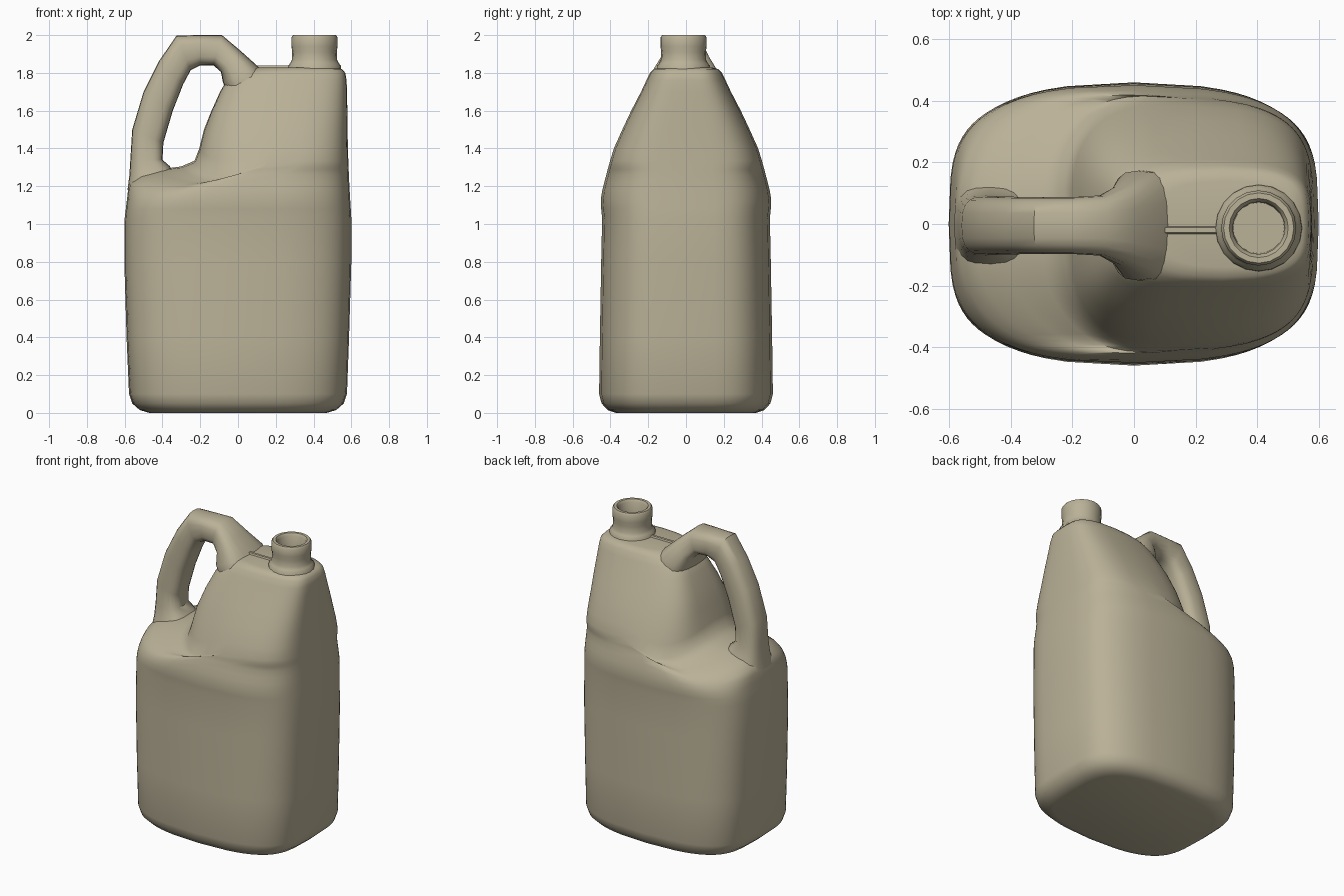
import bpy, bmesh, math
from mathutils import Vector

cube = bpy.data.objects.get("Cube")
if cube:
    bpy.data.objects.remove(cube, do_unlink=True)

plastic = bpy.data.materials.new("khaki plastic")
plastic.use_nodes = True
KHAKI = (0.49, 0.44, 0.31, 1)
plastic.diffuse_color = KHAKI
plastic.node_tree.nodes["Principled BSDF"].inputs["Base Color"].default_value = KHAKI


def power(v, p):
    return math.copysign(abs(v) ** p, v)


def loft(name, rings, angle=50):
    """Skin a list of closed rings, cap both ends and shade smooth."""
    bm = bmesh.new()
    loops = [[bm.verts.new(p) for p in ring] for ring in rings]
    count = len(rings[0])
    for a, b in zip(loops, loops[1:]):
        for i in range(count):
            j = (i + 1) % count
            bm.faces.new((a[i], a[j], b[j], b[i]))
    bm.faces.new(loops[0][::-1])
    bm.faces.new(loops[-1])
    bmesh.ops.recalc_face_normals(bm, faces=bm.faces)
    mesh = bpy.data.meshes.new(name)
    bm.to_mesh(mesh)
    bm.free()
    mesh.materials.append(plastic)
    obj = bpy.data.objects.new(name, mesh)
    bpy.context.collection.objects.link(obj)
    bpy.ops.object.select_all(action='DESELECT')
    bpy.context.view_layer.objects.active = obj
    obj.select_set(True)
    bpy.ops.object.shade_smooth_by_angle(angle=math.radians(angle))
    return obj


def body_ring(z, left, right, depth, n_left, drop=0, sides=64):
    """Barrel-sided rounded section; drop lowers the left end's two corners."""
    centre, half = (left + right) / 2, (right - left) / 2
    ring = []
    for i in range(sides):
        t = 2 * math.pi * i / sides
        c, s = math.cos(t), math.sin(t)
        p = 2 / (5 if c > 0 else n_left)
        u, v = power(c, p), power(s, p)
        fall = drop * v * v * min(1, max(0, -1.6 * u))
        ring.append((centre + half * u * (1 - 0.05 * v * v),
                     (depth + 0.3 * fall) * v * (1 - 0.16 * u * u), z - fall))
    return ring


# Body: height, left edge, right edge, half depth, left squareness, corner drop
body = [
    (0.0, -0.47, 0.47, 0.37, 5), (0.015, -0.52, 0.52, 0.415, 5),
    (0.05, -0.56, 0.56, 0.447, 5), (0.1, -0.577, 0.577, 0.46, 5),
    (0.4, -0.59, 0.588, 0.456, 5), (0.8, -0.602, 0.6, 0.449, 5),
    (1.03, -0.6, 0.6, 0.444, 5), (1.08, -0.594, 0.597, 0.449, 5),
    (1.13, -0.588, 0.594, 0.451, 4.6, 0.01), (1.18, -0.582, 0.591, 0.443, 4, 0.025),
    (1.22, -0.57, 0.589, 0.433, 3.5, 0.045), (1.26, -0.52, 0.587, 0.422, 3.2, 0.07),
    (1.288, -0.42, 0.586, 0.415, 3.2, 0.085), (1.305, -0.3, 0.585, 0.41, 3.6, 0.09),
    (1.335, -0.23, 0.584, 0.402, 4.2, 0.09), (1.4, -0.205, 0.582, 0.382, 4.6, 0.07),
    (1.5, -0.18, 0.58, 0.337, 5, 0.03), (1.6, -0.14, 0.579, 0.29, 5),
    (1.7, -0.095, 0.577, 0.238, 5), (1.76, -0.06, 0.575, 0.21, 5),
    (1.8, -0.01, 0.568, 0.19, 4.5), (1.82, 0.04, 0.55, 0.172, 4.5),
    (1.828, 0.08, 0.52, 0.14, 4.5),
]
loft("jug_body", [body_ring(*row) for row in body])

# Handle: outer x, z, inner x, z, half width
handle = [
    (-0.585, 1.18, -0.31, 1.2, 0.15), (-0.575, 1.26, -0.36, 1.305, 0.118),
    (-0.57, 1.34, -0.4, 1.34, 0.1), (-0.56, 1.5, -0.395, 1.43, 0.096),
    (-0.5, 1.7, -0.345, 1.6, 0.094), (-0.42, 1.86, -0.29, 1.74, 0.093),
    (-0.325, 1.998, -0.25, 1.815, 0.092), (-0.21, 2.0, -0.2, 1.84, 0.092),
    (-0.085, 2.0, -0.13, 1.84, 0.098), (0.01, 1.92, -0.09, 1.805, 0.13),
    (0.105, 1.835, -0.08, 1.75, 0.178), (0.13, 1.8, -0.05, 1.68, 0.18),
]
rings = []
for ox, oz, ix, iz, width in handle:
    outer, inner = Vector((ox, 0, oz)), Vector((ix, 0, iz))
    mid, arm = (outer + inner) / 2, (outer - inner) / 2
    ring = []
    for i in range(20):
        t = 2 * math.pi * i / 20
        ring.append(mid + arm * power(math.cos(t), 0.7)
                    + Vector((0, width * power(math.sin(t), 0.7) - 0.005, 0)))
    rings.append(ring)
loft("handle", rings)

# Open spout: radius, height, running up the outside and down the inside
spout = [
    (0.142, 1.8), (0.14, 1.838), (0.128, 1.852), (0.12, 1.87), (0.118, 1.91),
    (0.122, 1.94), (0.122, 1.988), (0.114, 2.0), (0.096, 2.0),
    (0.085, 1.985), (0.083, 1.88),
]
loft("spout", [[(0.405 + r * math.cos(math.tau * i / 20),
                 -0.013 + r * math.sin(math.tau * i / 20), z)
                for i in range(20)] for r, z in spout])

# Moulding seam between the handle and the spout
loft("top_seam", [[(x, -0.035, 1.82), (x, -0.028, 1.838),
                   (x, -0.012, 1.838), (x, -0.005, 1.82)]
                  for x in (0.08, 0.3)])
